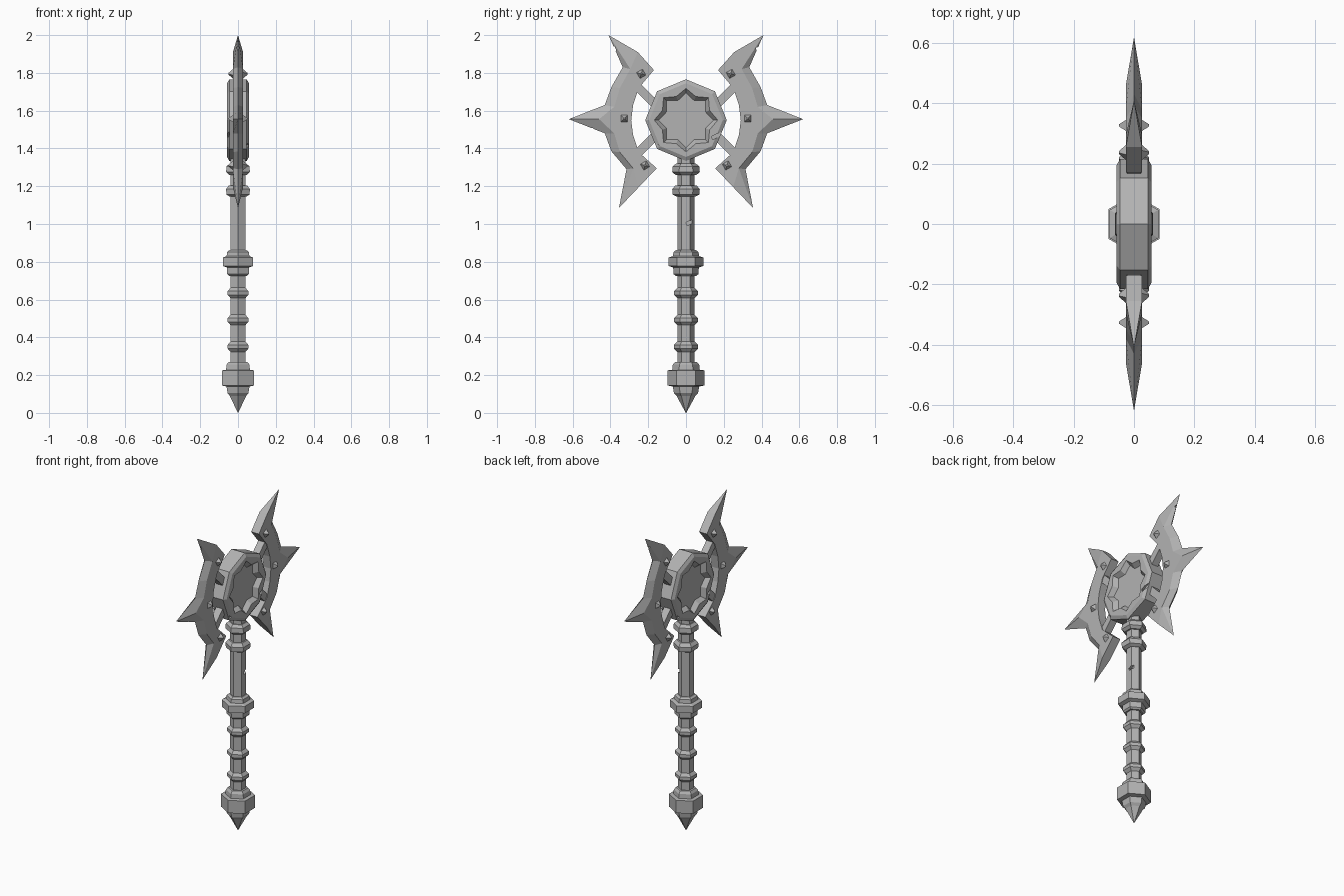
import bpy, bmesh
from math import sin, cos, pi, radians
from mathutils import Matrix, Vector

if "Cube" in bpy.data.objects:
    bpy.data.objects.remove(bpy.data.objects["Cube"], do_unlink=True)

stone = bpy.data.materials.new("grey_stone")
stone.use_nodes = True
GREY = (0.45, 0.45, 0.45, 1)
stone.diffuse_color = GREY
stone.node_tree.nodes["Principled BSDF"].inputs["Base Color"].default_value = GREY

HEAD_Z = 1.55


def finish(bm, name):
    bmesh.ops.remove_doubles(bm, verts=bm.verts, dist=1e-5)
    bmesh.ops.recalc_face_normals(bm, faces=bm.faces)
    mesh = bpy.data.meshes.new(name)
    bm.to_mesh(mesh)
    bm.free()
    mesh.materials.append(stone)
    obj = bpy.data.objects.new(name, mesh)
    bpy.context.collection.objects.link(obj)
    return obj


def loft(name, loops):
    """Skin a stack of equal-length loops and cap both ends."""
    bm = bmesh.new()
    rings = [[bm.verts.new(p) for p in loop] for loop in loops]
    n = len(rings[0])
    for a, b in zip(rings, rings[1:]):
        for i in range(n):
            j = (i + 1) % n
            bm.faces.new((a[i], a[j], b[j], b[i]))
    bm.faces.new(rings[0])
    bm.faces.new(rings[-1])
    return finish(bm, name)


def hex_turned(name, profile):
    """Six-sided turned part from (radius, height) pairs."""
    return loft(name, [[(r * sin(k * pi / 3), r * cos(k * pi / 3), z) for k in range(6)]
                       for r, z in profile])


def notch(obj, centre, size, turn):
    """Chip a wedge out of a part with a hidden cutter."""
    bm = bmesh.new()
    bmesh.ops.create_cube(bm, size=1)
    scale = Matrix.Diagonal((*size, 1))
    bm.transform(Matrix.Translation(centre) @ Matrix.Rotation(radians(turn), 4, 'X') @ scale)
    cutter = finish(bm, "chip_cutter")
    cutter.hide_render = True
    cutter.hide_viewport = True
    mod = obj.modifiers.new("chip", 'BOOLEAN')
    mod.object = cutter
    mod.solver = 'EXACT'


# Handle, pommel and collars
shaft = hex_turned("shaft", [(.045, .2), (.045, 1.36)])
hex_turned("pommel", [(.001, 0), (.05, .09), (.064, .105), (.07, .14), (.098, .145),
                      (.098, .225), (.073, .228), (.07, .255), (.058, .27)])
for k, z in enumerate((.35, .492, .635)):
    hex_turned(f"grip_ring_{k + 1}", [(.045, z - .028), (.063, z - .01),
                                      (.063, z + .01), (.045, z + .028)])
hex_turned("middle_collar", [(.055, .725), (.066, .735), (.068, .77), (.093, .778),
                             (.093, .822), (.07, .83), (.066, .852), (.052, .862)])
hex_turned("lower_neck_collar", [(.05, 1.145), (.07, 1.155), (.073, 1.185), (.055, 1.205)])
hex_turned("upper_neck_collar", [(.055, 1.26), (.073, 1.275), (.07, 1.305), (.052, 1.32)])
notch(shaft, (.05, .03, 1.012), (.05, .06, .018), 25)


# Octagonal head with a sunken eight-pointed star on each side
def ring(x, tip, valley):
    return [(x, (valley if k % 2 else tip) * sin(k * pi / 8),
             HEAD_Z + (valley if k % 2 else tip) * cos(k * pi / 8)) for k in range(16)]


FLAT = cos(pi / 8)
half = [(.03, .145, .112), (.058, .168, .135), (.058, .195, .195 * FLAT),
        (.046, .216, .216 * FLAT)]
head = loft("octagon_head", [ring(*h) for h in half]
            + [ring(-x, a, b) for x, a, b in reversed(half)])
for s in (1, -1):
    notch(head, (s * .06, s * .17, 1.47), (.03, .07, .018), 25 * s)
    notch(head, (s * .06, -s * .17, 1.40), (.03, .06, .018), 50 * s)

# Blade outline, ridge and inner edge as (outward, height from head centre)
INNER = [(.17, .265), (.25, .17), (.28, .08), (.29, 0), (.28, -.08), (.25, -.17), (.155, -.255)]
RIDGE = [(.295, .27), (.35, .17), (.38, .07), (.46, .005), (.38, -.07), (.35, -.17), (.28, -.255)]
OUTER = [(.335, .28), (.395, .175), (.43, .08), (.62, .005), (.43, -.07), (.395, -.165), (.315, -.26)]
TOP_TIP, TOP_SHOULDER = (.41, .45), (.255, .36)
LOW_TIP, LOW_SHOULDER = (.355, -.465), (.25, -.355)
T = .027


def blade(name, side):
    bm = bmesh.new()

    def row(points, x):
        return [bm.verts.new((x, side * y, HEAD_Z + z)) for y, z in points]

    edge = row([TOP_TIP] + OUTER + [LOW_TIP], 0)
    walls = []
    for x in (T, -T):
        ridge = row(RIDGE, x)
        inner = row([TOP_SHOULDER] + INNER + [LOW_SHOULDER], x)
        walls.append([edge[0]] + inner + [edge[-1]])
        for i in range(6):
            bm.faces.new((inner[i + 1], inner[i + 2], ridge[i + 1], ridge[i]))
            bm.faces.new((ridge[i], ridge[i + 1], edge[i + 2], edge[i + 1]))
        for i, e, r in ((0, 0, 0), (8, 8, 6)):
            near = 1 if i == 0 else 7
            bm.faces.new((edge[e], inner[i], ridge[r]))
            bm.faces.new((inner[i], inner[near], ridge[r]))
            bm.faces.new((edge[e], ridge[r], edge[near]))
    a, b = walls
    for i in range(len(a) - 1):
        corners = list(dict.fromkeys((a[i], a[i + 1], b[i + 1], b[i])))
        bm.faces.new(corners)
    return finish(bm, name)


def stud(name, x, y, z, turn):
    bm = bmesh.new()
    bmesh.ops.create_cone(bm, cap_ends=True, segments=4, radius1=.031, radius2=.006, depth=.028)
    spin = Matrix.Rotation(radians(45 + turn), 4, 'Z')
    face = Matrix.Rotation(pi / 2 if x > 0 else -pi / 2, 4, 'Y')
    bm.transform(Matrix.Translation((x, y, z)) @ face @ spin)
    finish(bm, name)


def strut(name, start, end):
    """Square bar between two points in the head's plane."""
    a, b = Vector((0, *start)), Vector((0, *end))
    bm = bmesh.new()
    bmesh.ops.create_cube(bm, size=1)
    bm.transform(Matrix.Translation((a + b) / 2)
                 @ (b - a).to_track_quat('Z', 'X').to_matrix().to_4x4()
                 @ Matrix.Diagonal((.045, .045, (b - a).length, 1)))
    finish(bm, name)


# Both blades with their struts, studs and chips
for side, label in ((1, "back"), (-1, "front")):
    wing = blade(f"{label}_blade", side)
    notch(wing, (0, side * .5, HEAD_Z - .06), (.12, .03, .03), 30)
    notch(wing, (0, side * .385, HEAD_Z + .375), (.12, .025, .025), 20)
    for up, level in ((1, "upper"), (-1, "lower")):
        strut(f"{label}_{level}_strut", (side * .16, HEAD_Z + up * .08),
              (side * .265, HEAD_Z + up * .185))
    for k, (y, z, turn) in enumerate(((.237, .245, 30), (.327, .008, 0), (.217, -.24, 30))):
        for x in (.035, -.035):
            stud(f"{label}_stud_{k + 1}", x, side * y, HEAD_Z + z, turn)
